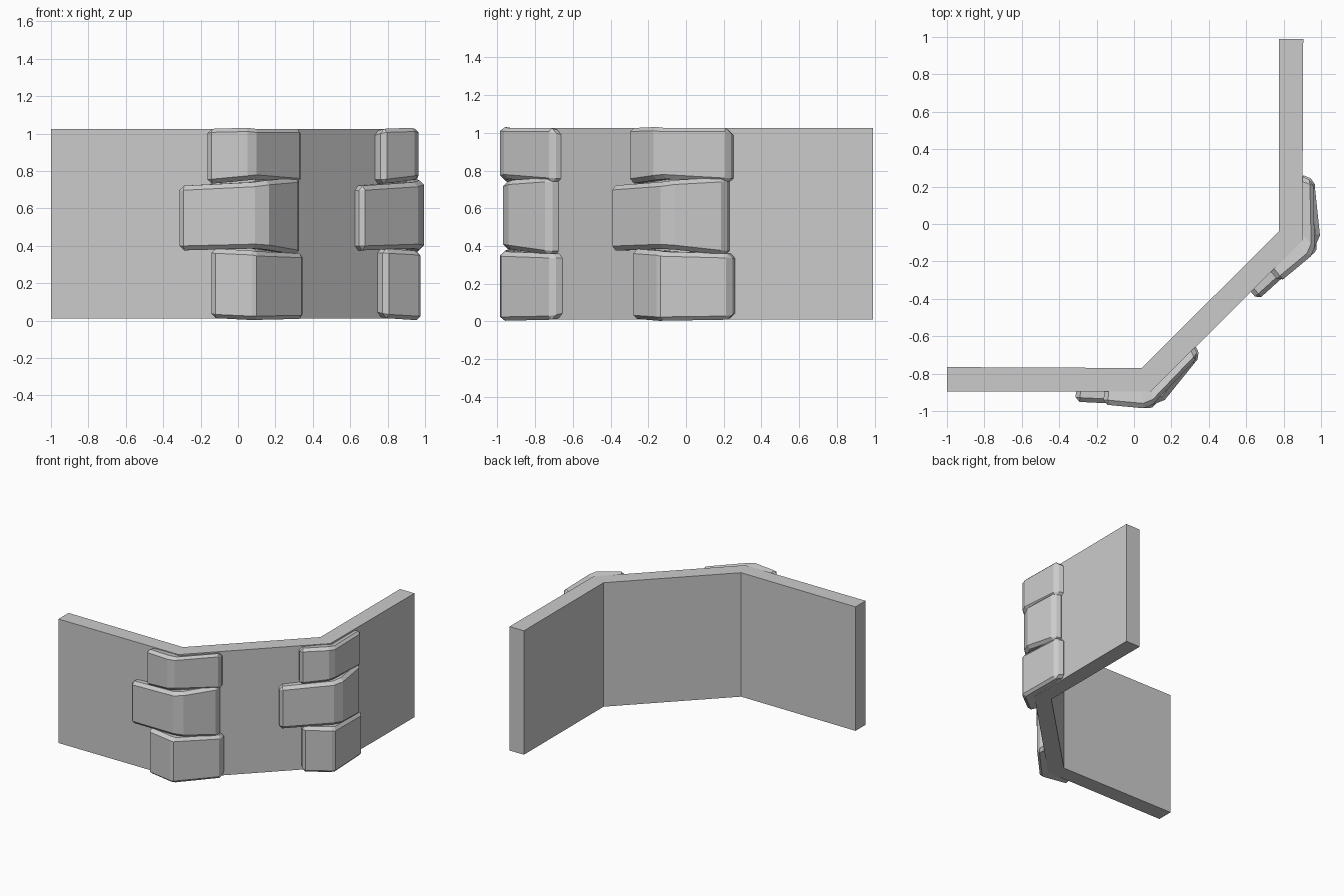
import bpy, bmesh, math
from mathutils import Vector, Matrix

cube = bpy.data.objects.get("Cube")
if cube:
    bpy.data.objects.remove(cube, do_unlink=True)

grey = bpy.data.materials.new("stone grey")
grey.use_nodes = True
colour = (0.6, 0.6, 0.6, 1)
grey.diffuse_color = colour
grey.node_tree.nodes["Principled BSDF"].inputs["Base Color"].default_value = colour


def finish(name, bm):
    bmesh.ops.recalc_face_normals(bm, faces=bm.faces)
    mesh = bpy.data.meshes.new(name)
    bm.to_mesh(mesh)
    bm.free()
    mesh.materials.append(grey)
    obj = bpy.data.objects.new(name, mesh)
    bpy.context.scene.collection.objects.link(obj)
    return obj


# Wall: bent plan extruded upwards
plan = [(-1, -0.895), (0.09, -0.895), (0.9, -0.09), (0.905, 0.99),
        (0.775, 0.99), (0.775, -0.04), (0.04, -0.77), (-1, -0.765)]
bm = bmesh.new()
low = [bm.verts.new((x, y, 0.01)) for x, y in plan]
high = [bm.verts.new((x, y, 1.025)) for x, y in plan]
n = len(plan)
for i in range(n):
    j = (i + 1) % n
    bm.faces.new((low[i], low[j], high[j], high[i]))
# Caps are split into three convex pieces, one per wall run
for ring in (low, high):
    for i in range(3):
        bm.faces.new((ring[i], ring[i + 1], ring[n - 2 - i], ring[n - 1 - i]))
finish("wall", bm)


def stone(name, columns, move, back_low=0, back_high=0):
    """Block folded round the corner; each column is x, y, bottom, top."""
    backs = [(columns[0][0] + 0.01, -0.84), (0.04, -0.83), (0.10, -0.84),
             (columns[3][0] - 0.035, columns[3][1] + 0.08)]
    bm = bmesh.new()
    rings = []
    for (x, y, z0, z1), (bx, by) in zip(columns, backs):
        corners = [(x, y, z0), (x, y, z1),
                   (bx, by, z1 + back_high), (bx, by, z0 + back_low)]
        rings.append([bm.verts.new(move @ Vector(c)) for c in corners])
    for a, b in zip(rings, rings[1:]):
        for i in range(4):
            j = (i + 1) % 4
            bm.faces.new((a[i], a[j], b[j], b[i]))
    bm.faces.new(rings[0])
    bm.faces.new(rings[-1])
    obj = finish(name, bm)
    bevel = obj.modifiers.new("chipped edges", 'BEVEL')
    bevel.width = 0.024
    bevel.segments = 1
    bevel.limit_method = 'ANGLE'
    bevel.angle_limit = math.radians(55)


# Corner stones: the second stack is the first turned by an eighth
turn = (Matrix.Translation((0.913, -0.085, 0)) @ Matrix.Rotation(math.pi / 4, 4, 'Z')
        @ Matrix.Translation((-0.09, 0.9, 0)))
for side, move in (("right", Matrix()), ("left", turn)):
    stone(side + "_bottom_stone",
          [(-0.145, -0.96, 0.01, 0.385), (0.075, -0.985, 0, 0.375),
           (0.10, -0.98, 0, 0.37), (0.355, -0.71, 0.005, 0.36)], move, back_low=0.02)
    stone(side + "_middle_stone",
          [(-0.315, -0.95, 0.375, 0.72), (0.09, -0.97, 0.385, 0.74),
           (0.165, -0.94, 0.38, 0.75), (0.335, -0.73, 0.35, 0.765)], move)
    stone(side + "_top_stone",
          [(-0.165, -0.965, 0.73, 1.03), (0.05, -0.985, 0.75, 1.035),
           (0.10, -0.965, 0.755, 1.03), (0.345, -0.71, 0.735, 1.03)], move, back_high=-0.025)
